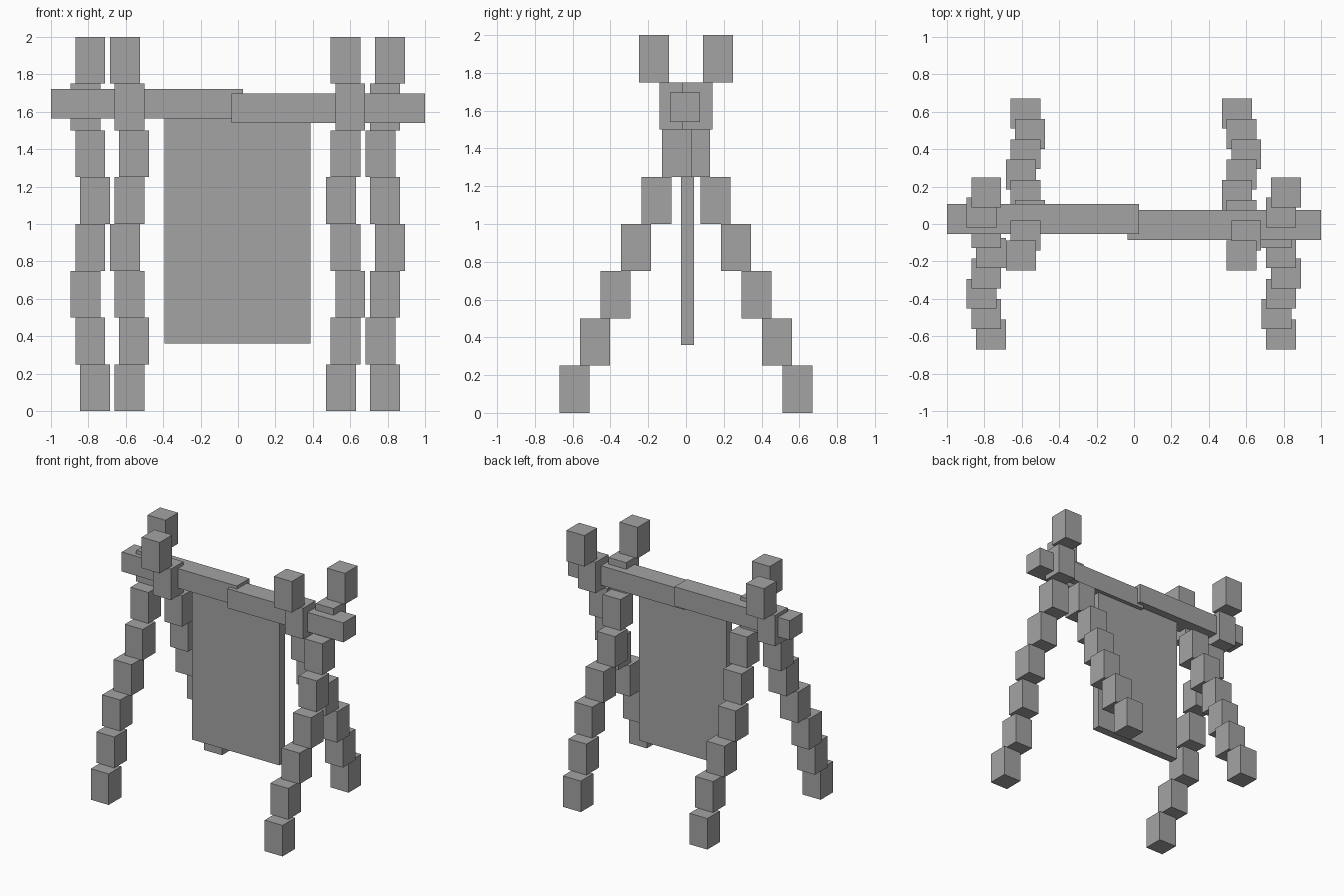
import bpy
import bmesh

if "Cube" in bpy.data.objects:
    bpy.data.objects.remove(bpy.data.objects["Cube"])

grey = bpy.data.materials.new("plain grey")
grey.diffuse_color = (0.37, 0.37, 0.37, 1.0)
grey.use_nodes = True
grey.node_tree.nodes["Principled BSDF"].inputs["Base Color"].default_value = grey.diffuse_color


def make_boxes(name, boxes):
    """One object made of axis-aligned boxes given as (centre, size)."""
    bm = bmesh.new()
    for centre, size in boxes:
        verts = bmesh.ops.create_cube(bm, size=1.0)["verts"]
        bmesh.ops.scale(bm, vec=size, verts=verts)
        bmesh.ops.translate(bm, vec=centre, verts=verts)
    mesh = bpy.data.meshes.new(name)
    bm.to_mesh(mesh)
    bm.free()
    mesh.materials.append(grey)
    obj = bpy.data.objects.new(name, mesh)
    bpy.context.collection.objects.link(obj)
    return obj


# Slanted legs: eight stacked blocks that step in y and wobble in x
WIDTH, LEVEL, STEP, WOBBLE = 0.16, 0.25, 0.1085, 0.025
CYCLE = (1, 0, -1, 0)


def make_leg(name, x, foot_side, phase):
    boxes = []
    for i in range(8):
        cx = x + WOBBLE * CYCLE[(i + phase) % 4]
        cy = foot_side * (0.59 - STEP * i)
        boxes.append(((cx, cy, LEVEL * (i + 0.5)), (WIDTH, WIDTH, LEVEL)))
    make_boxes(name, boxes)


make_leg("front_leg_left", -0.79, -1, 0)
make_leg("back_leg_left", -0.58, 1, 3)
make_leg("back_leg_right", 0.575, 1, 2)
make_leg("front_leg_right", 0.787, -1, 1)

# Crossbar in two overlapping, slightly offset halves
make_boxes("crossbar_left", [((-0.486, 0.026, 1.643), (1.028, 0.16, 0.157))])
make_boxes("crossbar_right", [((0.483, -0.006, 1.618), (1.034, 0.16, 0.157))])

# Hanging panel
make_boxes("hanging_panel", [((-0.002, 0.008, 0.98), (0.78, 0.068, 1.24))])
